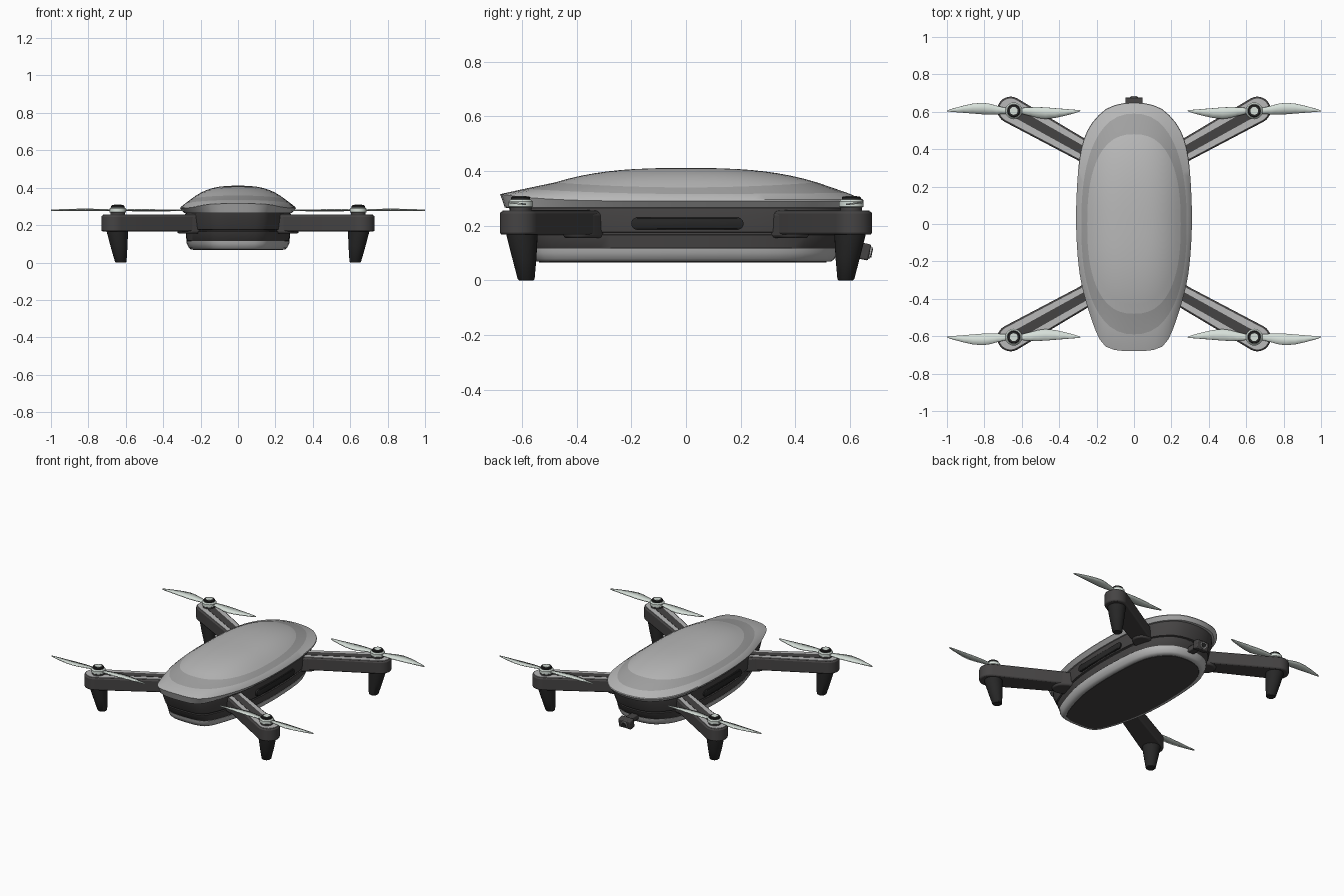
import bpy, bmesh
from math import sin, cos, pi, radians, atan2, acos
from mathutils import Vector, Matrix

if "Cube" in bpy.data.objects:
    bpy.data.objects.remove(bpy.data.objects["Cube"])


def mat(name, r, g, b):
    m = bpy.data.materials.new(name)
    m.diffuse_color = (r, g, b, 1)
    m.use_nodes = True
    m.node_tree.nodes["Principled BSDF"].inputs["Base Color"].default_value = m.diffuse_color
    return m


LIGHT = mat("light_grey", .48, .48, .48)
MID = mat("mid_grey", .36, .36, .36)
DARK = mat("dark_grey", .06, .057, .057)
BLACK = mat("black", .02, .02, .02)
PALE = mat("pale_green", .68, .75, .70)


def finish(name, bm, mats, mirror="", bevel=0, solid=0):
    bmesh.ops.recalc_face_normals(bm, faces=bm.faces)
    me = bpy.data.meshes.new(name)
    bm.to_mesh(me)
    bm.free()
    for m in mats:
        me.materials.append(m)
    me.shade_smooth()
    me.set_sharp_from_angle(angle=radians(35))
    ob = bpy.data.objects.new(name, me)
    bpy.context.collection.objects.link(ob)
    if solid:
        s = ob.modifiers.new("thickness", 'SOLIDIFY')
        s.thickness, s.offset = solid, 0
    if bevel:
        b = ob.modifiers.new("bevel", 'BEVEL')
        b.width, b.segments, b.limit_method = bevel, 2, 'ANGLE'
        b.angle_limit = radians(40)
    if mirror:
        mi = ob.modifiers.new("mirror", 'MIRROR')
        mi.use_axis = ("X" in mirror, "Y" in mirror, False)
    return ob


def loft(name, rings, mats, bands=None, **kw):
    """Skin closed rings together and cap both ends; bands picks a material per strip."""
    bm = bmesh.new()
    rows = [[bm.verts.new(p) for p in r] for r in rings]
    n = len(rows[0])
    for k, (a, b) in enumerate(zip(rows, rows[1:])):
        for i in range(n):
            j = (i + 1) % n
            f = bm.faces.new((a[i], a[j], b[j], b[i]))
            f.material_index = bands[k] if bands else 0
    for r, k in ((rows[0], 0), (rows[-1], -1)):
        bm.faces.new(r).material_index = bands[k] if bands else 0
    return finish(name, bm, mats, **kw)


def closed_outline(half, n=32):
    """Resample a right-hand half outline evenly, then mirror it to a closed ring."""
    pts = [Vector(p) for p in half]
    acc = [0]
    for a, b in zip(pts, pts[1:]):
        acc.append(acc[-1] + (b - a).length)
    out, k = [], 0
    for i in range(n + 1):
        d = acc[-1] * i / n
        while k < len(pts) - 2 and acc[k + 1] < d:
            k += 1
        out.append(pts[k].lerp(pts[k + 1], (d - acc[k]) / (acc[k + 1] - acc[k])))
    return out + [Vector((-p.x, p.y)) for p in out[-2:0:-1]]


def spline(ctrl, steps=10):
    """Catmull-Rom curve whose ends lie on the mirror line."""
    c = [Vector(p) for p in ctrl]
    c = [Vector((-c[1].x, c[1].y))] + c + [Vector((-c[-2].x, c[-2].y))]
    out = []
    for a, b, d, e in zip(c, c[1:], c[2:], c[3:]):
        for s in range(steps):
            t = s / steps
            out.append(.5 * (2*b + (d-a)*t + (2*a-5*b+4*d-e)*t*t + (3*b-a-3*d+e)*t**3))
    return out + [c[-2]]


def superellipse(a, b, n):
    out = []
    for i in range(121):
        t = -pi/2 + pi*i/120
        out.append((a*abs(cos(t))**(2/n), b*abs(sin(t))**(2/n)*(1 if t > 0 else -1)))
    return closed_outline(out)


def lift(ring, z, sx=1, sy=1):
    return [(p.x*sx, p.y*sy, z(p) if callable(z) else z) for p in ring]


# Plan outline shared by shell and body
rim = closed_outline(spline([(0, -.68), (.08, -.677), (.145, -.66), (.19, -.605), (.245, -.455),
                             (.29, -.27), (.309, -.03), (.304, .21), (.283, .40), (.235, .525),
                             (.15, .615), (.07, .643), (0, .65)]))
mid = superellipse(.282, .59, 2.35)
inner = superellipse(.25, .48, 2.45)

# Upper shell: under-rim, rim, shoulder band, dome
inner_z = lambda p: .34 + .018*(p.y/.48)**2
rings = [lift(rim, .264, .9, .95), lift(rim, .266, .93, .975),
         lift(rim, lambda p: .29 + .025*max(0, -p.y/.68)**4),
         lift(rim, lambda p: .296 + .02*max(0, -p.y/.68)**4, .992, .996),
         lift(mid, lambda p: .316 + (.019 if p.y < 0 else .004)*(p.y/.59)**2),
         lift(inner, inner_z)]
for t in (.9, .8, .7, .6, .5, .4, .25, .1):
    rings.append(lift(inner, lambda p: .411 - (.411 - inner_z(p))*t**2.8, t, t))
loft("upper_shell", rings, [LIGHT, MID], [0, 0, 0, 0, 1] + [0]*8)

# Dark middle body with a shallow seam
loft("middle_body", [lift(rim, z, x/.309, y/.66) for z, x, y in
                     ((.11, .268, .555), (.118, .275, .565), (.165, .279, .585), (.168, .273, .579),
                      (.174, .273, .579), (.177, .282, .592), (.235, .285, .62), (.27, .28, .63))],
     [DARK])

# Light lower tray and dark belly plate
loft("lower_tray", [lift(rim, z, x/.309, y/.66) for z, x, y in
                    ((.068, .235, .525), (.069, .25, .54), (.078, .262, .552),
                     (.1, .273, .562), (.116, .276, .565))], [LIGHT])
loft("belly_plate", [lift(rim, z, x/.309, y/.66) for z, x, y in
                     ((.066, .232, .522), (.075, .236, .526))], [DARK])


def capsule(p0, r0, p1, r1, n=14):
    """Outline around two circles."""
    p0, p1 = Vector(p0), Vector(p1)
    d = p1 - p0
    a, w = atan2(d.y, d.x), acos((r0 - r1)/d.length)
    out = []
    for c, r, s, e in ((p1, r1, -w, w), (p0, r0, w, 2*pi - w)):
        out += [c + r*Vector((cos(a+s+(e-s)*i/n), sin(a+s+(e-s)*i/n))) for i in range(n+1)]
    return out


def prism(name, outline, z0, z1, m, **kw):
    return loft(name, [lift(outline, z0), lift(outline, z1)], [m], **kw)


# Four arms with light top rails and a dark centre strip
ROOT, END = (.16, .33), (.66, .61)
prism("arm", capsule(ROOT, .056, END, .071), .167, .252, DARK, mirror="XY", bevel=.008)
prism("arm_top_rail", capsule(ROOT, .046, END, .061), .245, .2555, LIGHT, mirror="XY")
prism("arm_centre_strip", capsule(ROOT, .022, (.63, .593), .025), .25, .2575, DARK, mirror="XY")
prism("arm_root", capsule((.18, .341), .064, (.265, .389), .06), .155, .248, DARK,
      mirror="XY", bevel=.01)


def turned(name, profile, m, n=28, **kw):
    """Stacked circles: (x, y, z, radius)."""
    return loft(name, [[(x + r*cos(2*pi*i/n), y + r*sin(2*pi*i/n), z) for i in range(n)]
                       for x, y, z, r in profile], [m], **kw)


# Tapered landing legs
turned("landing_leg", [(.627, .585, 0, .026), (.627, .585, .005, .031), (.636, .592, .085, .045),
                       (.645, .60, .165, .057), (.645, .60, .18, .058)], BLACK, mirror="XY")

# Motors: base, pale hub, black cap ring, pale centre
MX, MY = .643, .605
for name, prof, m in (
        ("motor_base", ((.25, .04), (.27, .04)), DARK),
        ("motor_hub", ((.265, .038), (.27, .045), (.288, .045), (.295, .037)), PALE),
        ("motor_cap", ((.29, .035), (.303, .035), (.307, .031)), BLACK),
        ("motor_centre", ((.30, .021), (.309, .021)), PALE)):
    turned(name, [(MX, MY, z, r) for z, r in prof], m, mirror="XY")

# Propellers: two curved blades, each slightly pitched
bm = bmesh.new()
for s in (1, -1):
    prev = None
    for d, lo, hi in ((.015, -.014, .014), (.05, -.016, .017), (.09, -.019, .027),
                      (.13, -.02, .038), (.17, -.018, .043), (.22, -.014, .038), (.27, -.01, .027),
                      (.32, -.006, .014), (.345, -.004, .006), (.357, -.002, .001)):
        cur = [bm.verts.new((MX + s*d, MY + s*y, .28 + s*.12*y))
               for y in (lo, (lo + hi)/2, hi)]
        if prev:
            for i in (0, 1):
                bm.faces.new((prev[i], cur[i], cur[i+1], prev[i+1]))
        prev = cur
finish("propeller", bm, [PALE], mirror="XY", solid=.006)

# Side panels
loft("side_panel", [[(x, p.x, p.y) for p in capsule((-.178 - g, .2075), .0225 + g, (.188 + g, .2075), .0225 + g)]
                    for x, g in ((.25, 0), (.286, 0), (.29, -.004))], [BLACK], mirror="X")


def box(name, loc, size, m, tilt=0, bevel=.006):
    bm = bmesh.new()
    bmesh.ops.create_cube(bm, size=1, matrix=Matrix.Translation(loc) @ Matrix.Rotation(tilt, 4, 'X')
                          @ Matrix.Diagonal((*size, 1)))
    return finish(name, bm, [m], bevel=bevel)


# Rear camera on its bracket
box("camera_bracket", (0, .585, .115), (.05, .12, .035), DARK)
box("camera_body", (0, .65, .106), (.092, .045, .06), DARK, radians(-12))
for name, r, depth, m in (("camera_lens_ring", .022, .054, LIGHT), ("camera_lens", .016, .06, BLACK)):
    bm = bmesh.new()
    bmesh.ops.create_cone(bm, cap_ends=True, segments=24, radius1=r, radius2=r, depth=depth,
                          matrix=Matrix.Translation((0, .652, .106)) @ Matrix.Rotation(radians(-102), 4, 'X'))
    finish(name, bm, [m])
